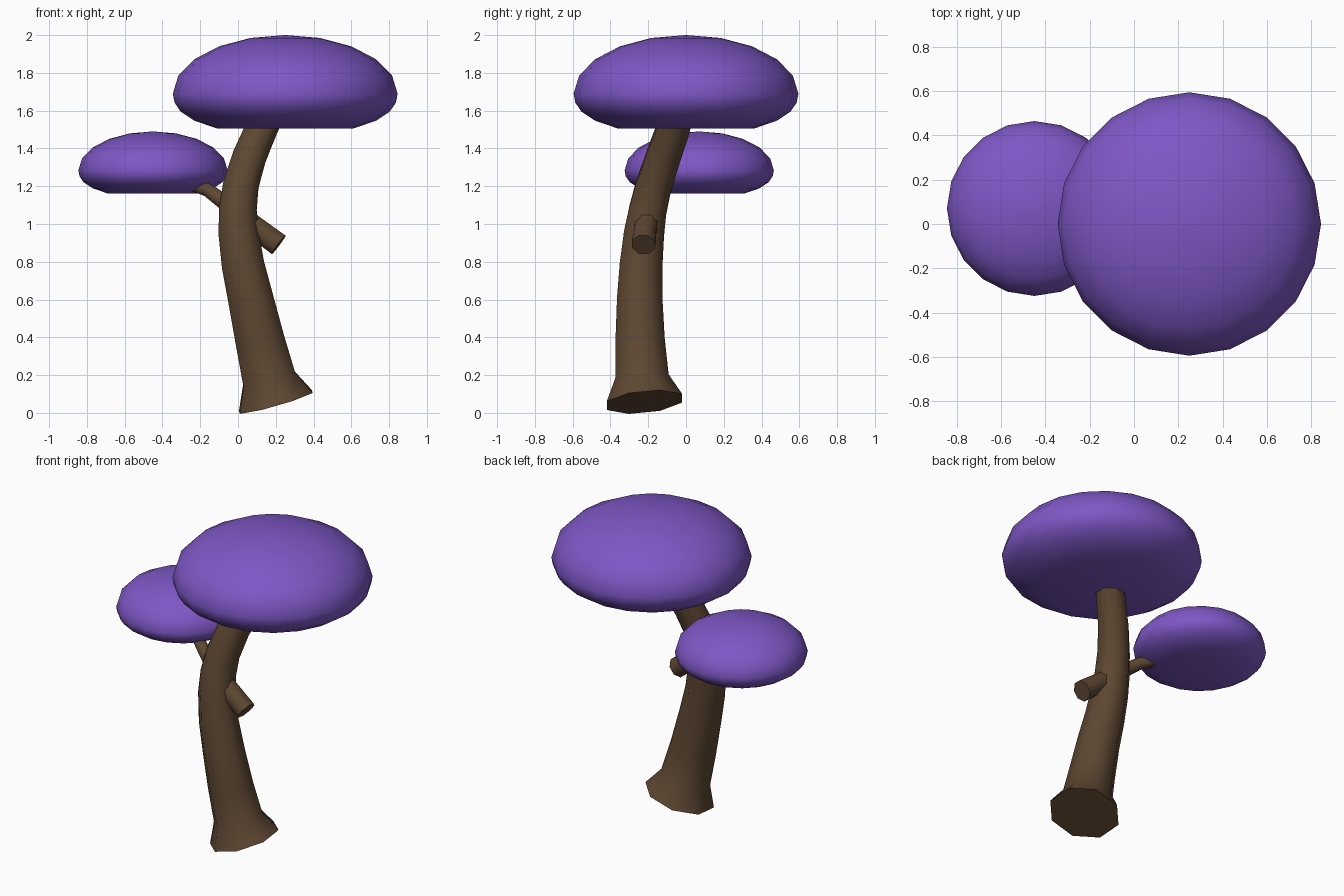
import bpy, bmesh, math
from mathutils import Vector

cube = bpy.data.objects.get("Cube")
if cube:
    bpy.data.objects.remove(cube, do_unlink=True)


def material(name, rgb):
    mat = bpy.data.materials.new(name)
    mat.use_nodes = True
    mat.diffuse_color = (*rgb, 1)
    mat.node_tree.nodes["Principled BSDF"].inputs["Base Color"].default_value = (*rgb, 1)
    return mat


bark = material("brown bark", (0.108, 0.062, 0.031))
leaf = material("purple foliage", (0.208, 0.095, 0.56))


def finish(name, rings, mat, angle):
    """Skin a list of vertex rings, cap both ends and shade the result."""
    bm = bmesh.new()
    loops = [[bm.verts.new(p) for p in ring] for ring in rings]
    for a, b in zip(loops, loops[1:]):
        n = len(a)
        for i in range(n):
            j = (i + 1) % n
            bm.faces.new((a[i], a[j], b[j], b[i]))
    bm.faces.new(loops[0])
    bm.faces.new(loops[-1])
    bmesh.ops.recalc_face_normals(bm, faces=bm.faces)
    mesh = bpy.data.meshes.new(name)
    bm.to_mesh(mesh)
    bm.free()
    mesh.materials.append(mat)
    obj = bpy.data.objects.new(name, mesh)
    bpy.context.collection.objects.link(obj)
    bpy.ops.object.select_all(action="DESELECT")
    obj.select_set(True)
    bpy.context.view_layer.objects.active = obj
    bpy.ops.object.shade_smooth_by_angle(angle=math.radians(angle))
    return obj


def limb(name, path, sides=8):
    """Tapered tube through (x, y, z, radius) points, rings square to the path."""
    points = [Vector(p[:3]) for p in path]
    rings = []
    for i, p in enumerate(points):
        along = (points[min(i + 1, len(points) - 1)] - points[max(i - 1, 0)]).normalized()
        u = Vector((0, 1, 0)).cross(along).normalized()
        v = along.cross(u)
        turns = [2 * math.pi * (k + 0.5) / sides for k in range(sides)]
        rings.append([p + path[i][3] * (u * math.cos(t) + v * math.sin(t)) for t in turns])
    return finish(name, rings, bark, 55)


def canopy(name, center, radius, segments=20):
    """Domed cap with a shallow, flat-bottomed underside; center is at the rim."""
    profile = [(0.6, -0.312), (0.81, -0.24), (0.93, -0.16), (0.985, -0.08)]
    for k in range(5):
        t = math.radians(18 * k)
        profile.append((math.cos(t), 0.521 * math.sin(t)))
    profile.append((0.01, 0.521))
    turns = [2 * math.pi * k / segments for k in range(segments)]
    rings = [[Vector(center) + radius * Vector((r * math.cos(t), r * math.sin(t), z))
              for t in turns] for r, z in profile]
    return finish(name, rings, leaf, 60)


# Leaning trunk with a flared foot
limb("trunk", [
    (0.2, -0.22, 0.058, 0.217), (0.165, -0.233, 0.18, 0.153),
    (0.117, -0.243, 0.38, 0.141), (0.068, -0.245, 0.6, 0.13),
    (0.027, -0.238, 0.78, 0.122), (0.003, -0.222, 0.95, 0.115),
    (-0.001, -0.203, 1.07, 0.108), (0.014, -0.172, 1.2, 0.102),
    (0.058, -0.122, 1.35, 0.097), (0.122, -0.07, 1.5, 0.093),
    (0.16, -0.045, 1.58, 0.09)])

# Cut stump and the bent branch that carries the small canopy
limb("branch_stump", [(0.02, -0.205, 1.035, 0.062), (0.215, -0.225, 0.89, 0.066)])
limb("side_branch", [
    (0.0, -0.2, 1.06, 0.05), (-0.08, -0.18, 1.12, 0.043),
    (-0.16, -0.145, 1.18, 0.038), (-0.23, -0.09, 1.205, 0.036),
    (-0.3, -0.04, 1.23, 0.034)])

# Foliage
canopy("large_canopy", (0.25, 0, 1.69), 0.595)
canopy("small_canopy", (-0.45, 0.07, 1.284), 0.395)
